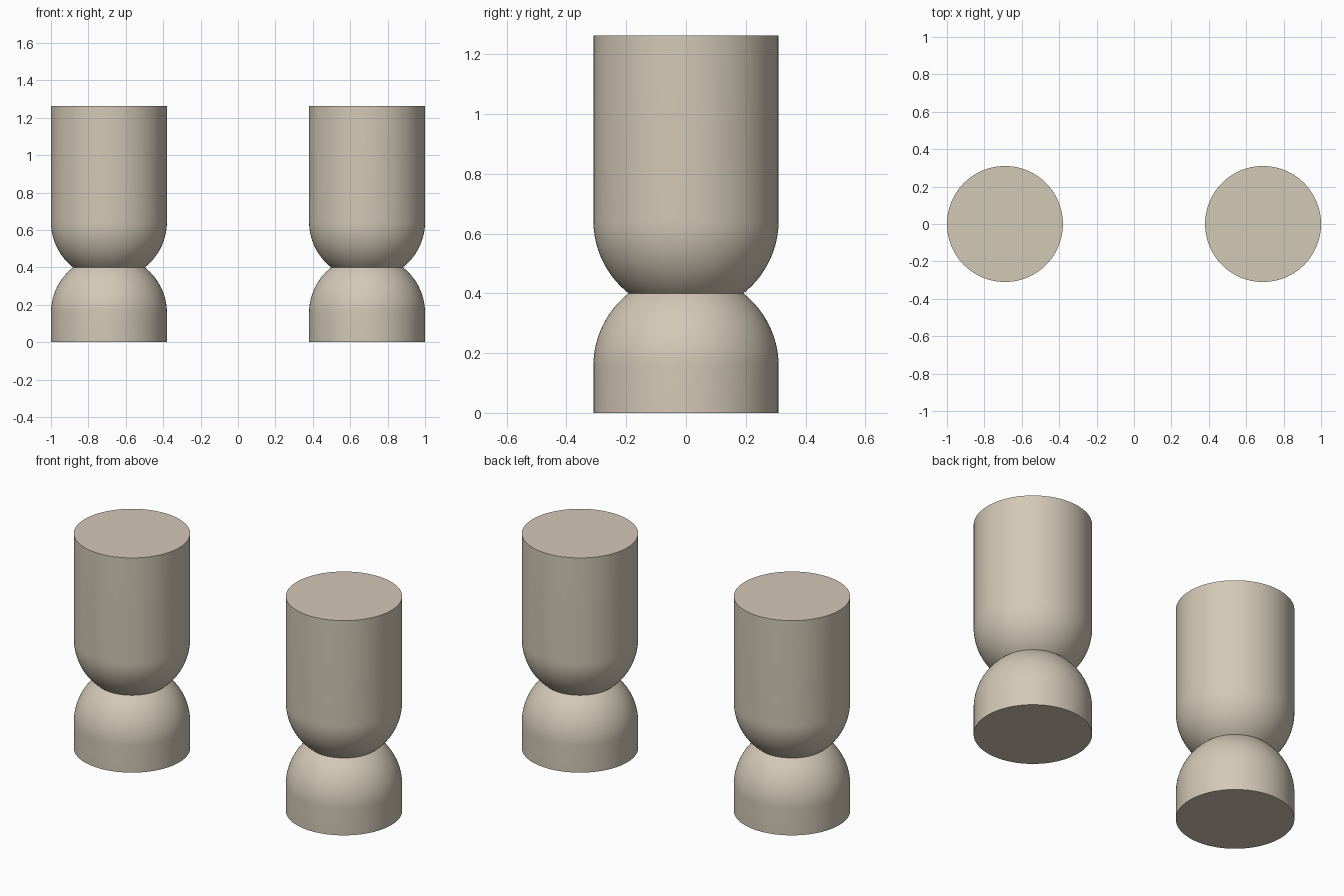
import bpy, bmesh, math

if "Cube" in bpy.data.objects:
    bpy.data.objects.remove(bpy.data.objects["Cube"])

R, NECK_R, NECK_Z, TOP = 0.31, 0.192, 0.40, 1.263
SEGMENTS, ARC_STEPS = 96, 16

stone = bpy.data.materials.new("warm beige")
stone.diffuse_color = (0.65, 0.58, 0.47, 1)
stone.use_nodes = True
stone.node_tree.nodes["Principled BSDF"].inputs["Base Color"].default_value = stone.diffuse_color

# Half profile: straight base, dome up to the neck, bowl out of it, tall cylinder
dz = math.sqrt(R * R - NECK_R * NECK_R)
end = math.asin(dz / R)
arc = [end * i / ARC_STEPS for i in range(ARC_STEPS + 1)]
dome = [(R * math.cos(a), NECK_Z - dz + R * math.sin(a)) for a in arc]
bowl = [(R * math.cos(a), NECK_Z + dz - R * math.sin(a)) for a in reversed(arc)]
profile = [(R, 0)] + dome + bowl[1:] + [(R, TOP)]


def lathe(name, x):
    bm = bmesh.new()
    rings = [[bm.verts.new((r * math.cos(2 * math.pi * i / SEGMENTS),
                            r * math.sin(2 * math.pi * i / SEGMENTS), z))
              for i in range(SEGMENTS)] for r, z in profile]
    for lo, hi in zip(rings, rings[1:]):
        for i in range(SEGMENTS):
            j = (i + 1) % SEGMENTS
            bm.faces.new((lo[i], lo[j], hi[j], hi[i]))
    # flat bottom and top
    bm.faces.new(rings[0][::-1])
    bm.faces.new(rings[-1])
    mesh = bpy.data.meshes.new(name)
    bm.to_mesh(mesh)
    bm.free()
    mesh.materials.append(stone)
    obj = bpy.data.objects.new(name, mesh)
    obj.location.x = x
    bpy.context.collection.objects.link(obj)
    bpy.ops.object.select_all(action='DESELECT')
    obj.select_set(True)
    bpy.context.view_layer.objects.active = obj
    bpy.ops.object.shade_smooth_by_angle(angle=math.radians(30))


# Matching pair of waisted posts
lathe("left_post", -0.69)
lathe("right_post", 0.69)
